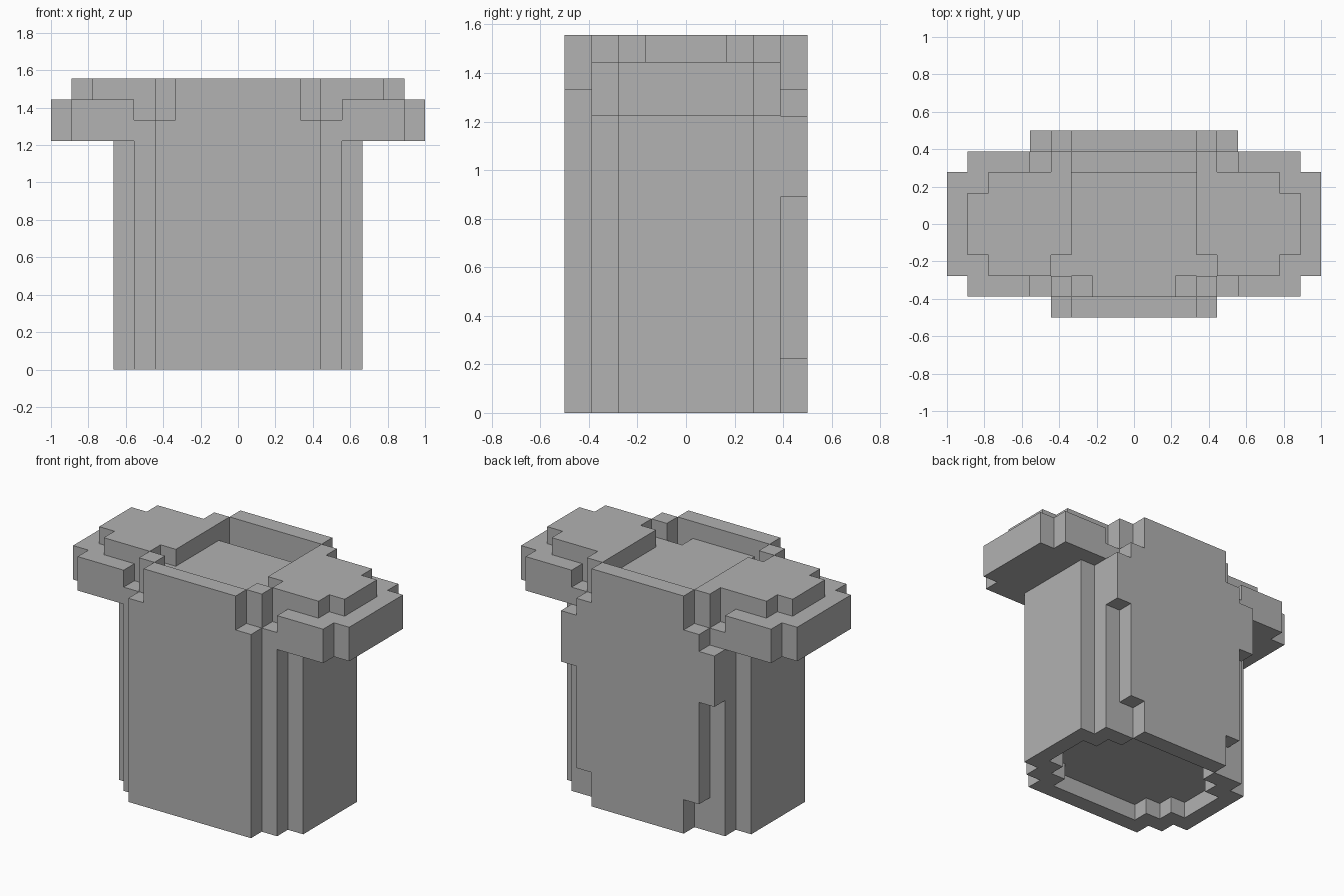
import bpy
import bmesh
from mathutils import Vector

cube = bpy.data.objects.get("Cube")
if cube:
    bpy.data.objects.remove(cube)

UNIT = 1 / 9          # size of one block
HALF_DEPTH = 4.5      # half of the depth, in blocks

grey = bpy.data.materials.new("plain_grey")
grey.use_nodes = True
colour = (0.445, 0.445, 0.445, 1)
grey.diffuse_color = colour
grey.node_tree.nodes["Principled BSDF"].inputs["Base Color"].default_value = colour

cells = {}            # block position -> part name


def blocks(xs, ys, zs):
    """All blocks of a box, mirrored to both sides of the centre."""
    for x in range(*xs):
        for y in range(*ys):
            for z in range(*zs):
                yield (x, y, z)
                yield (-x - 1, y, z)


def fill(part, xs, ys, zs):
    for c in blocks(xs, ys, zs):
        cells[c] = part


def carve(xs, ys, zs):
    for c in blocks(xs, ys, zs):
        cells.pop(c, None)


# Torso with stepped corners and the floor of the neck opening
fill("torso", (0, 6), (2, 7), (0, 11))
fill("torso", (0, 5), (1, 8), (0, 12))
fill("torso", (0, 5), (2, 7), (12, 13))
fill("torso", (0, 2), (1, 2), (12, 13))

# Short sleeves
fill("sleeves", (5, 9), (2, 7), (11, 13))
fill("sleeves", (5, 8), (1, 8), (11, 13))

# Raised shoulder pads, notched at the front of the neck
fill("shoulder_pads", (3, 7), (2, 7), (13, 14))
fill("shoulder_pads", (7, 8), (3, 6), (13, 14))
carve((3, 4), (2, 3), (13, 14))

# Small posts at the corners of the neck opening
for ys in ((1, 2), (7, 8)):
    fill("collar_posts", (3, 4), ys, (12, 14))

# Front panel
fill("front_panel", (0, 4), (0, 1), (0, 12))
fill("front_panel", (0, 3), (0, 1), (12, 14))

# Back panel, widening in steps towards the shoulder blades
fill("back_panel", (0, 3), (8, 9), (0, 14))
fill("back_panel", (0, 4), (8, 9), (2, 12))
fill("back_panel", (0, 5), (8, 9), (8, 11))

# Shallow recess inside the bottom hem
carve((0, 5), (3, 6), (0, 1))
carve((0, 4), (2, 7), (0, 1))
carve((0, 3), (1, 8), (0, 1))


def build(part):
    """Skin the blocks of a part, leaving out faces that touch other blocks."""
    bm = bmesh.new()
    for cell in [c for c, name in cells.items() if name == part]:
        centre = Vector(cell) + Vector((0.5, 0.5 - HALF_DEPTH, 0.5))
        for axis in range(3):
            for sign in (-1, 1):
                near = list(cell)
                near[axis] += sign
                if tuple(near) in cells:
                    continue
                n, u, v = Vector(), Vector(), Vector()
                n[axis] = sign / 2
                u[(axis + 1) % 3] = 0.5
                v[(axis + 2) % 3] = sign / 2
                corners = (-u - v, u - v, u + v, v - u)
                bm.faces.new([bm.verts.new((centre + n + k) * UNIT) for k in corners])
    bmesh.ops.remove_doubles(bm, verts=bm.verts, dist=UNIT / 100)
    bmesh.ops.dissolve_limit(bm, angle_limit=0.01, verts=bm.verts, edges=bm.edges)
    mesh = bpy.data.meshes.new(part)
    bm.to_mesh(mesh)
    bm.free()
    mesh.materials.append(grey)
    bpy.context.collection.objects.link(bpy.data.objects.new(part, mesh))


for part in sorted(set(cells.values())):
    build(part)
